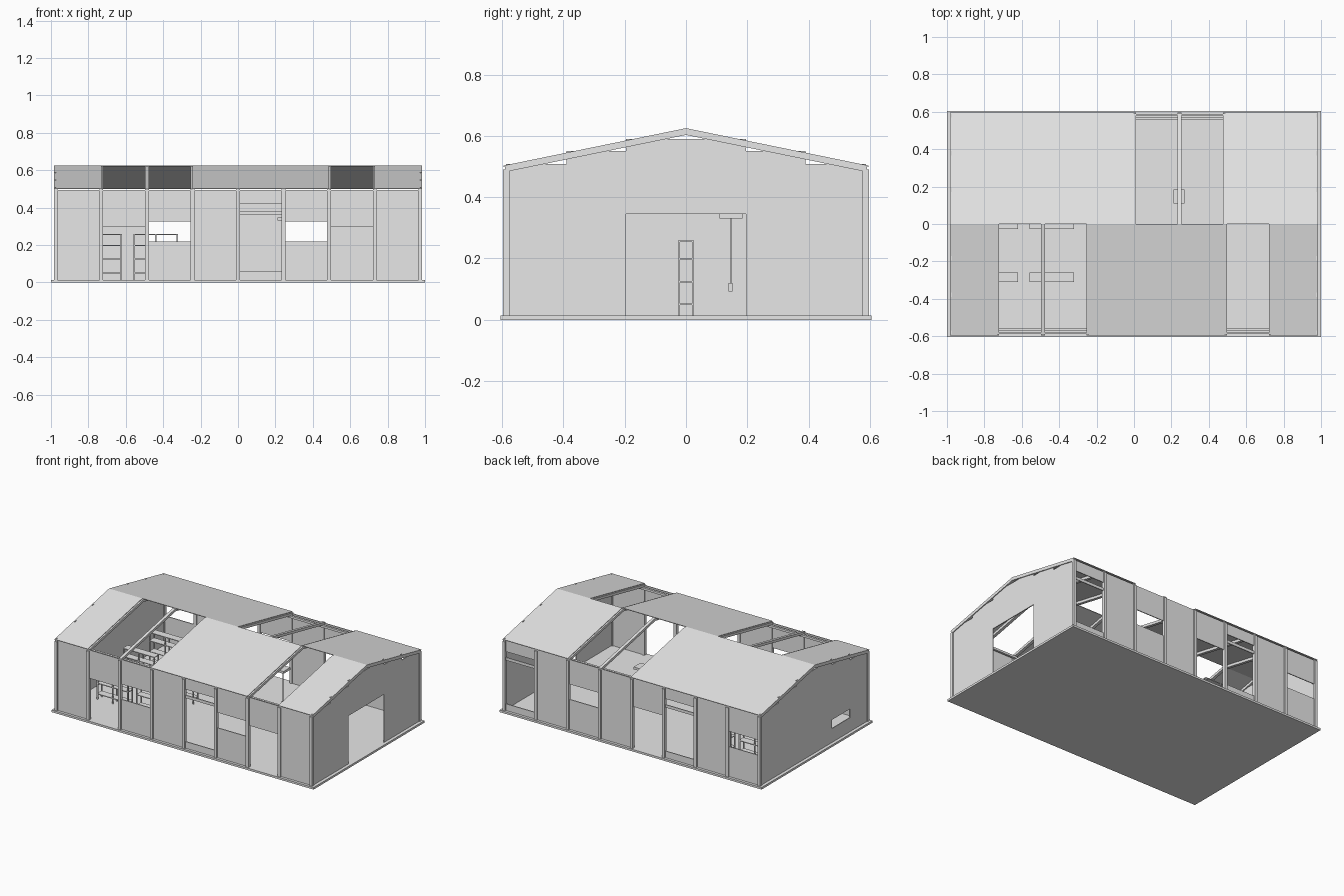
import bpy
import bmesh

cube = bpy.data.objects.get("Cube")
if cube:
    bpy.data.objects.remove(cube, do_unlink=True)

grey = bpy.data.materials.new("light_grey")
grey.use_nodes = True
GREY = (0.8, 0.8, 0.8, 1)
grey.diffuse_color = GREY
grey.node_tree.nodes["Principled BSDF"].inputs["Base Color"].default_value = GREY

FLOOR, EAVE, RIDGE, SLOPE = 0.014, 0.495, 0.625, 0.205
BAY = 0.2435
FRAMES = [(i - 4) * BAY for i in range(9)]
WALL_Y, GABLE_X = 0.587, 0.978


def build(name, boxes):
    """One object from boxes given as (x0, x1, y0, y1, z0, z1)."""
    bm = bmesh.new()
    for x0, x1, y0, y1, z0, z1 in boxes:
        vs = [bm.verts.new((x, y, z)) for z in (z0, z1)
              for x, y in ((x0, y0), (x1, y0), (x1, y1), (x0, y1))]
        bm.faces.new(vs[3::-1])
        bm.faces.new(vs[4:])
        for i in range(4):
            j = (i + 1) % 4
            bm.faces.new((vs[i], vs[j], vs[j + 4], vs[i + 4]))
    return finish(name, bm)


def finish(name, bm):
    bmesh.ops.recalc_face_normals(bm, faces=bm.faces)
    mesh = bpy.data.meshes.new(name)
    bm.to_mesh(mesh)
    bm.free()
    mesh.materials.append(grey)
    ob = bpy.data.objects.new(name, mesh)
    bpy.context.collection.objects.link(ob)
    return ob


def sloped(name, strips, lift, depth):
    """Slanted slabs below the roof line, given as (x0, x1, y0, y1)."""
    ob = build(name, [(*s, -depth, 0) for s in strips])
    for v in ob.data.vertices:
        v.co.z += RIDGE + lift - SLOPE * abs(v.co.y)
    return ob


# Floor slab
build("floor_slab", [(-1, 1, -0.605, 0.605, 0, FLOOR)])

# Wall panels: solid, door, window or tall loading opening for each bay
OPENINGS = {"door": [(FLOOR, 0.3)], "window": [(0.22, 0.325)],
            "loading": [(0.06, 0.36), (0.38, 0.42)], "solid": []}
LAYOUT = {
    "front": (-1, "solid door window solid loading window door solid"),
    "back": (1, "window solid loading door solid window solid loading"),
}
for side, (s, kinds) in LAYOUT.items():
    panels = []
    y0, y1 = sorted((s * WALL_Y, s * (WALL_Y - 0.006)))
    for x, kind in zip(FRAMES, kinds.split()):
        z = FLOOR
        for low, high in OPENINGS[kind] + [(EAVE, EAVE)]:
            if low > z:
                panels.append((x, x + BAY, y0, y1, z, low))
            z = high
    build(side + "_wall_panels", panels)

# Columns and eave beams
columns, beams = [], []
for s in (-1, 1):
    y0, y1 = sorted((s * 0.597, s * 0.575))
    columns += [(x - 0.01, x + 0.01, y0, y1, FLOOR, 0.49) for x in FRAMES]
    y0, y1 = sorted((s * 0.57, s * 0.555))
    beams.append((FRAMES[0], FRAMES[-1], y0, y1, 0.475, 0.49))
build("columns", columns)
build("eave_beams", beams)

# Gable walls with stepped panel tops
STEPS = ((0.195, 0.59), (0.39, 0.55), (WALL_Y, 0.508))
for name, s in (("right_gable", 1), ("left_gable", -1)):
    x0, x1 = sorted((s * GABLE_X, s * (GABLE_X - 0.006)))
    parts = []
    inner = 0
    for outer, top in STEPS:
        for side in (-1, 1):
            y0, y1 = sorted((side * inner, side * outer))
            if s > 0 and inner == 0:
                # Large doorway
                parts.append((x0, x1, y0, y1, 0.345, top))
            elif s < 0 and side < 0 and inner == 0.195:
                # Small low window
                parts.append((x0, x1, y0, y1, FLOOR, 0.11))
                parts.append((x0, x1, y0, y1, 0.17, top))
            else:
                parts.append((x0, x1, y0, y1, FLOOR, top))
        inner = outer
    build(name, parts)

# Rafters on every frame
sloped("rafters", [(x - 0.01, x + 0.01, *span) for x in FRAMES
                   for span in ((-0.59, 0), (0, 0.59))], -0.004, 0.018)

# Roof sheets, leaving open bays
OPEN_ROOF = {"front": (1, 2, 6), "back": (4, 5)}
for side, span in (("front", (-0.595, 0)), ("back", (0, 0.595))):
    strips = []
    for i, x in enumerate(FRAMES[:-1]):
        if i not in OPEN_ROOF[side]:
            a = x - (0.01 if i == 0 else 0)
            b = x + BAY + (0.01 if i == 7 else 0)
            strips.append((a, b, *span))
    sloped(side + "_roof", strips, 0, 0.004)

# Storage racks in rows
racks = []
for y in (-0.285, 0, 0.285):
    for x0 in (-0.86, -0.56):
        x1, y0, y1 = x0 + 0.24, y - 0.026, y + 0.026
        for px in (x0, (x0 + x1) / 2 - 0.004, x1 - 0.008):
            for py in (y0, y1 - 0.006):
                racks.append((px, px + 0.008, py, py + 0.006, FLOOR, 0.258))
        for z in (0.048, 0.122, 0.196, 0.253):
            racks.append((x0, x1, y0, y1, z, z + 0.005))
build("storage_racks", racks)

# Hoist with hanging control
build("hoist", [(0.21, 0.27, 0.11, 0.185, 0.33, 0.346)])
build("hoist_cable", [(0.238, 0.242, 0.144, 0.148, 0.12, 0.33)])
build("hoist_control", [(0.235, 0.247, 0.139, 0.152, 0.092, 0.12)])
